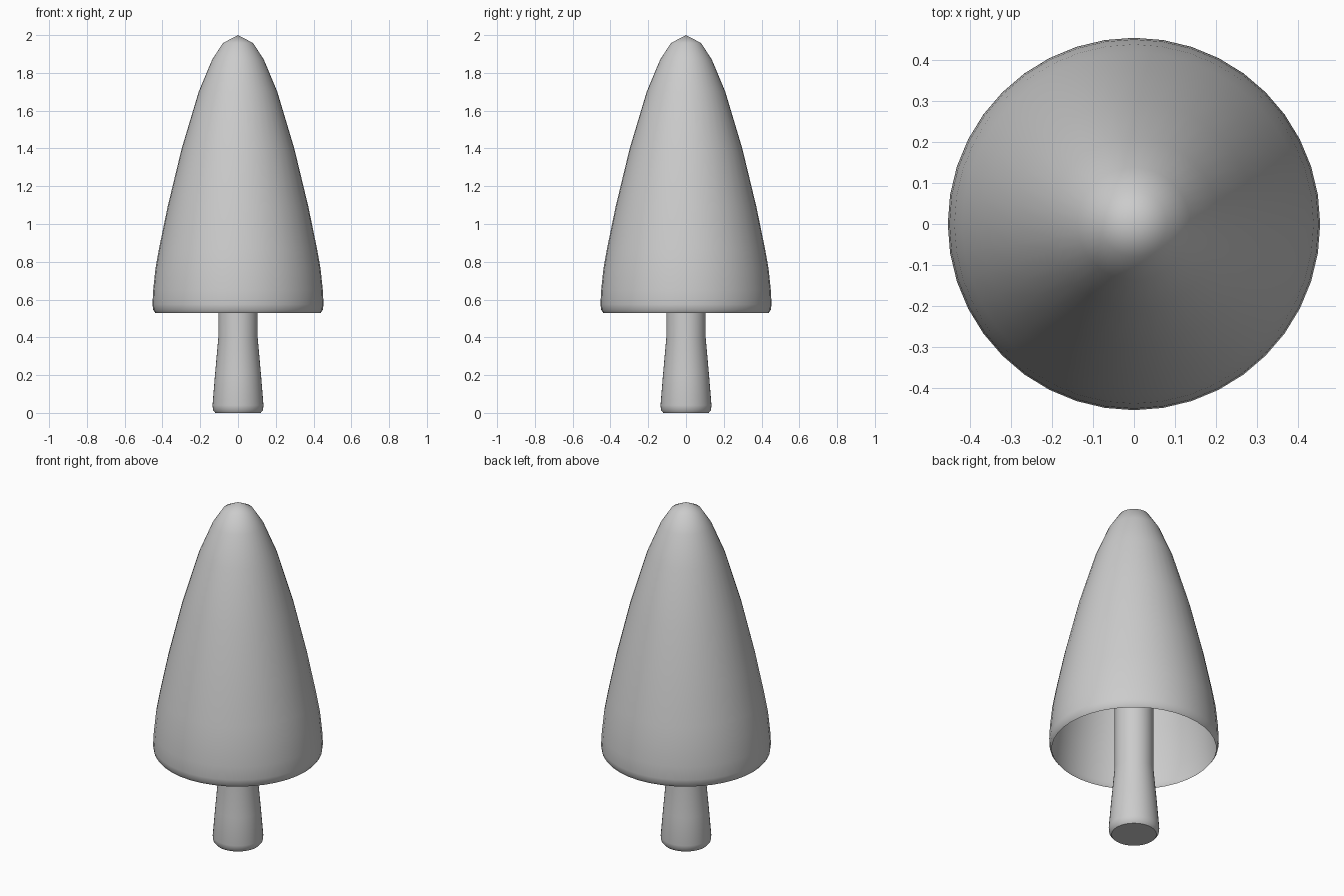
import bpy, bmesh, math

if "Cube" in bpy.data.objects:
    bpy.data.objects.remove(bpy.data.objects["Cube"])


def lathe(name, profile, sides, angle=35):
    """Revolve (radius, z) points around z; a zero radius becomes a pole."""
    bm = bmesh.new()
    rings = []
    for r, z in profile:
        if r == 0:
            rings.append([bm.verts.new((0, 0, z))] * sides)
        else:
            rings.append([bm.verts.new((r * math.cos(2 * math.pi * i / sides),
                                        r * math.sin(2 * math.pi * i / sides), z))
                          for i in range(sides)])
    for low, high in zip(rings, rings[1:]):
        for i in range(sides):
            j = (i + 1) % sides
            corners = [low[i], low[j], high[j], high[i]]
            bm.faces.new(list(dict.fromkeys(corners)))
    mesh = bpy.data.meshes.new(name)
    bm.to_mesh(mesh)
    bm.free()
    obj = bpy.data.objects.new(name, mesh)
    bpy.context.collection.objects.link(obj)
    bpy.ops.object.select_all(action='DESELECT')
    obj.select_set(True)
    bpy.context.view_layer.objects.active = obj
    bpy.ops.object.shade_smooth_by_angle(angle=math.radians(angle))
    return obj


# Hollow canopy: open underneath, lip turned slightly inward
lathe("canopy", [(0.438, 0.53), (0.449, 0.545), (0.453, 0.575), (0.449, 0.65),
                 (0.437, 0.765), (0.418, 0.87), (0.373, 1.09), (0.298, 1.40),
                 (0.208, 1.70), (0.137, 1.87), (0.08, 1.958), (0, 2.0)], 40, 50)

# Flared trunk running up inside the canopy
lathe("trunk", [(0, 0), (0.12, 0), (0.132, 0.015), (0.135, 0.04),
                (0.122, 0.20), (0.104, 0.40), (0.103, 1.2), (0, 1.2)], 40, 40)
